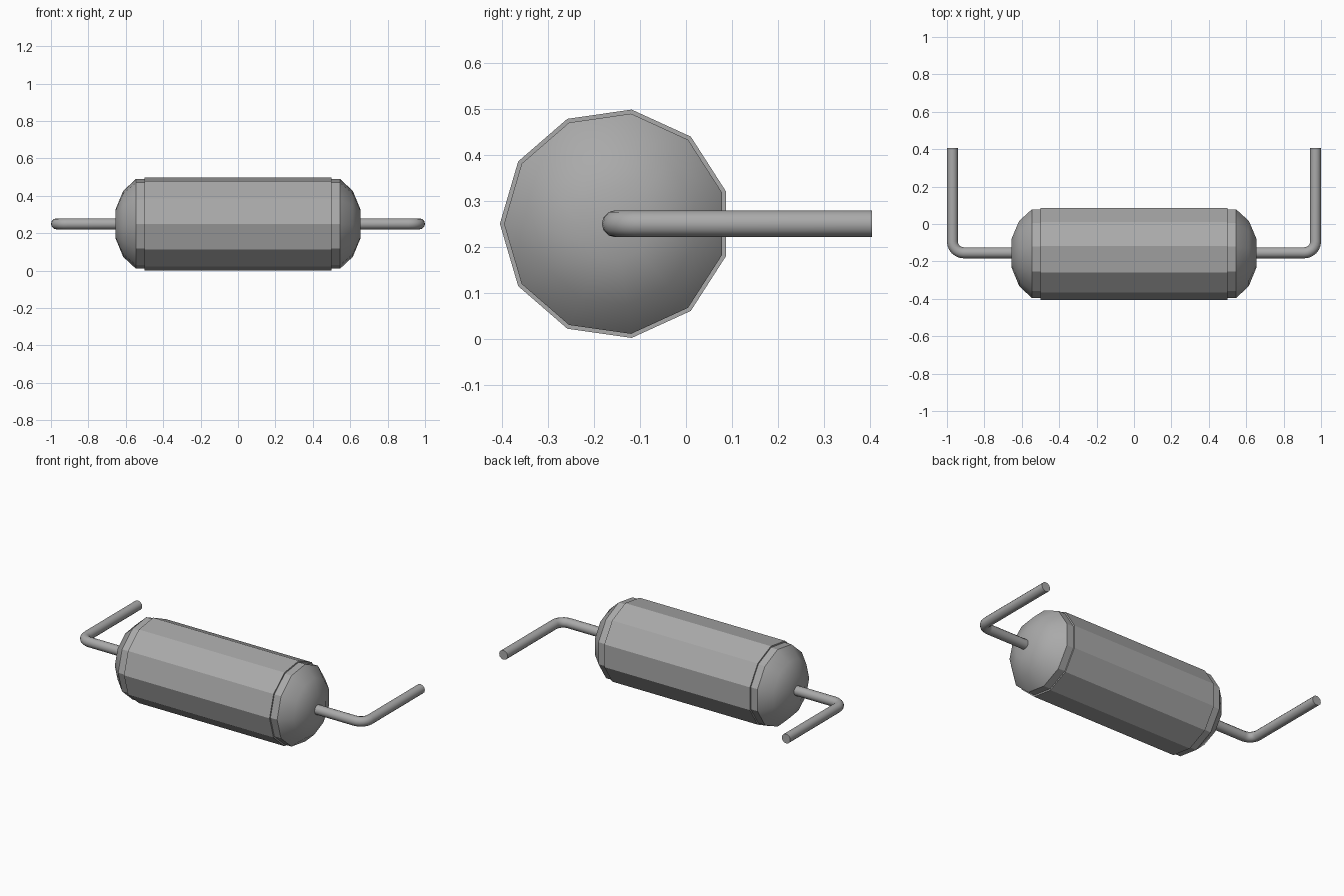
import bpy, bmesh, math

cube = bpy.data.objects.get("Cube")
if cube:
    bpy.data.objects.remove(cube, do_unlink=True)

AXIS_Y, AXIS_Z = -0.154, 0.25
SIDES = 11

# Single grey metal
grey = bpy.data.materials.new("grey_metal")
COLOUR = (0.4, 0.4, 0.4, 1)
grey.diffuse_color = COLOUR
grey.use_nodes = True
grey.node_tree.nodes["Principled BSDF"].inputs["Base Color"].default_value = COLOUR


def shade(ob, degrees):
    bpy.ops.object.select_all(action='DESELECT')
    ob.select_set(True)
    bpy.context.view_layer.objects.active = ob
    bpy.ops.object.shade_smooth_by_angle(angle=math.radians(degrees))


def lathe(name, profile):
    """Closed faceted solid turned around the x axis from (x, radius) points."""
    bm = bmesh.new()
    rings = []
    for x, r in profile:
        ring = []
        for i in range(SIDES):
            a = math.pi + math.tau * i / SIDES
            ring.append(bm.verts.new((x, AXIS_Y + r * math.cos(a), AXIS_Z + r * math.sin(a))))
        rings.append(ring)
    for a, b in zip(rings, rings[1:]):
        for i in range(SIDES):
            j = (i + 1) % SIDES
            bm.faces.new((a[i], a[j], b[j], b[i]))
    # Ends closed with fans
    for ring, (x, r) in ((rings[0], profile[0]), (rings[-1], profile[-1])):
        centre = bm.verts.new((x, AXIS_Y, AXIS_Z))
        for i in range(SIDES):
            bm.faces.new((ring[i], ring[(i + 1) % SIDES], centre))
    bmesh.ops.recalc_face_normals(bm, faces=bm.faces)
    mesh = bpy.data.meshes.new(name)
    bm.to_mesh(mesh)
    bm.free()
    mesh.materials.append(grey)
    ob = bpy.data.objects.new(name, mesh)
    bpy.context.collection.objects.link(ob)
    shade(ob, 30)
    return ob


def wire(name, side):
    """Round lead that leaves the cap and bends towards the back."""
    bend, x_out, y_end = 0.06, 0.9707, 0.405
    path = [(0.6, AXIS_Y)]
    for i in range(7):
        a = math.radians(-90 + 15 * i)
        path.append((x_out - bend + bend * math.cos(a), AXIS_Y + bend + bend * math.sin(a)))
    path.append((x_out, y_end))
    curve = bpy.data.curves.new(name, 'CURVE')
    curve.dimensions = '3D'
    curve.bevel_depth = 0.0293
    curve.bevel_resolution = 4
    curve.use_fill_caps = True
    spline = curve.splines.new('POLY')
    spline.points.add(len(path) - 1)
    for p, (x, y) in zip(spline.points, path):
        p.co = (side * x, y, AXIS_Z, 1)
    curve.materials.append(grey)
    ob = bpy.data.objects.new(name, curve)
    bpy.context.collection.objects.link(ob)
    bpy.ops.object.select_all(action='DESELECT')
    ob.select_set(True)
    bpy.context.view_layer.objects.active = ob
    bpy.ops.object.convert(target='MESH')
    shade(bpy.context.object, 40)


# Barrel body
lathe("body", [(-0.5, 0.251), (0.5, 0.251)])

# Domed end caps and bent leads
CAP = [(0.49, 0.242), (0.546, 0.242), (0.614, 0.178), (0.654, 0.08)]
for label, side in (("left", 1), ("right", -1)):
    lathe(label + "_end_cap", [(side * x, r) for x, r in CAP])
    wire(label + "_wire", side)
